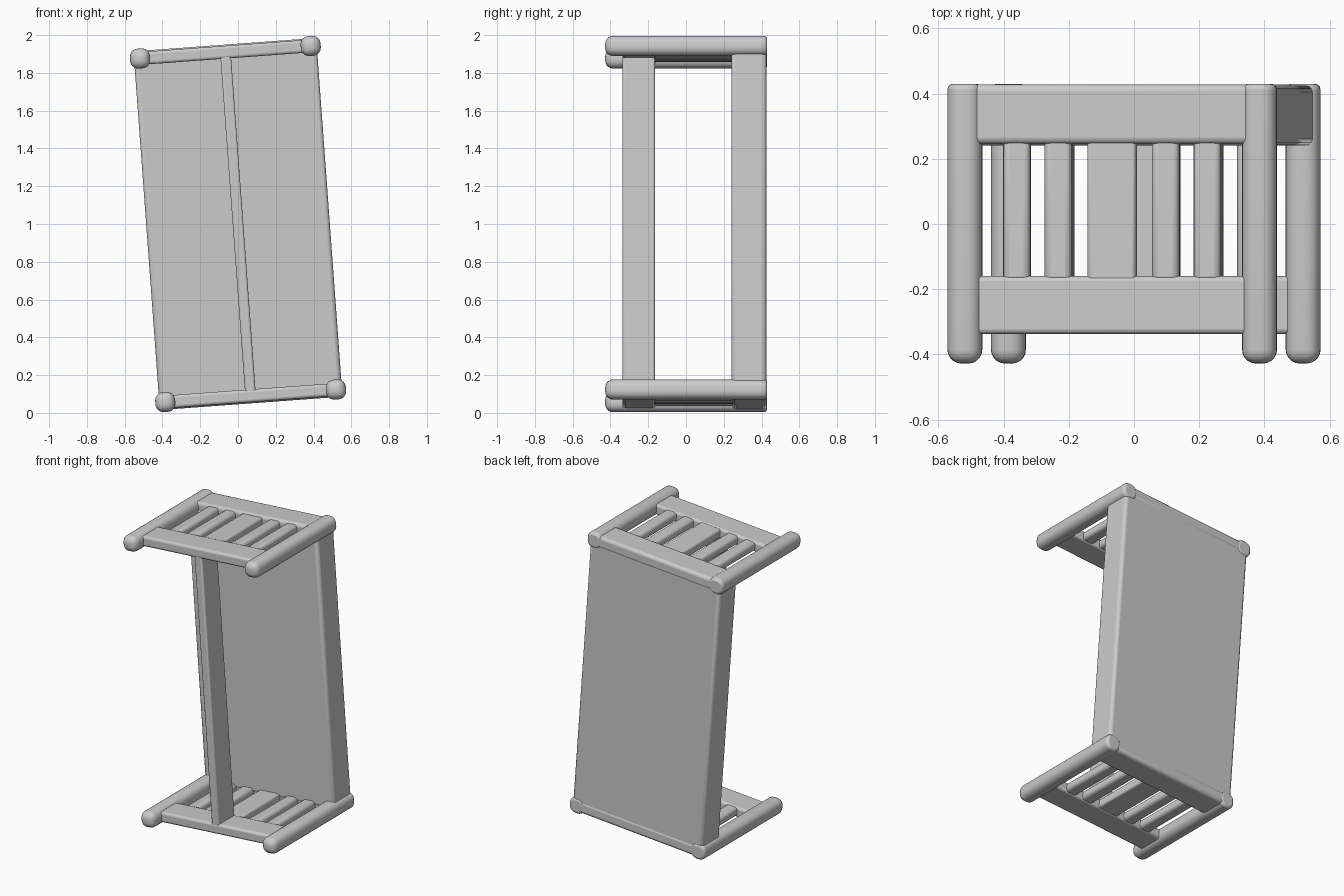
import bpy, bmesh, math
from mathutils import Matrix

if "Cube" in bpy.data.objects:
    bpy.data.objects.remove(bpy.data.objects["Cube"])

# whole piece leans slightly about the y axis
LEAN = Matrix.Translation((0, 0, 1.0)) @ Matrix.Rotation(math.radians(-4.2), 4, 'Y')

grey = bpy.data.materials.new("plain_grey")
grey.diffuse_color = (0.6, 0.6, 0.6, 1)
grey.use_nodes = True
grey.node_tree.nodes["Principled BSDF"].inputs["Base Color"].default_value = grey.diffuse_color


def block(name, x, y, z, bevel=0.012, round_front=0.0):
    """Rounded box from (min, max) ranges, in the un-leaned frame."""
    bm = bmesh.new()
    bmesh.ops.create_cube(bm, size=1)
    for v in bm.verts:
        v.co = [r[0] if c < 0 else r[1] for c, r in zip(v.co, (x, y, z))]
    if round_front:
        # round every edge except those of the back face
        edges = [e for e in bm.edges if min(v.co.y for v in e.verts) < y[1] - 1e-4]
        bmesh.ops.bevel(bm, geom=edges, offset=round_front, segments=5,
                        profile=0.5, affect='EDGES')
    mesh = bpy.data.meshes.new(name)
    bm.to_mesh(mesh)
    bm.free()
    mesh.materials.append(grey)
    ob = bpy.data.objects.new(name, mesh)
    bpy.context.collection.objects.link(ob)
    ob.matrix_world = LEAN
    mod = ob.modifiers.new("soft_edges", 'BEVEL')
    mod.width = bevel
    mod.segments = 3
    mod.limit_method = 'ANGLE'
    mod.angle_limit = math.radians(60)
    bpy.context.view_layer.objects.active = ob
    ob.select_set(True)
    bpy.ops.object.shade_smooth_by_angle(angle=math.radians(40))
    ob.select_set(False)
    return ob


def around(c, half):
    return (c - half, c + half)


# solid main slab and the centre stretcher joining both ends
block("main_slab", (-0.485, 0.485), (0.24, 0.425), (-0.91, 0.91), 0.02)
block("centre_stretcher", (-0.028, 0.028), (-0.335, -0.165), (-0.91, 0.91), 0.01)

for end, w in (("lower", -0.912), ("upper", 0.912)):
    # corner posts with rounded feet
    for side, u in (("left", -0.453), ("right", 0.453)):
        block(f"{end}_{side}_post", around(u, 0.053), (-0.428, 0.43),
              around(w, 0.053), 0.018, round_front=0.043)
    # wide rails across the end frame
    block(f"{end}_back_rail", (-0.45, 0.45), (0.245, 0.428), around(w, 0.04), 0.02)
    block(f"{end}_front_rail", (-0.45, 0.45), (-0.337, -0.16), around(w, 0.034), 0.015)
    # wide centre slat with two narrow slats either side
    block(f"{end}_centre_slat", (-0.075, 0.075), (-0.18, 0.27), around(w, 0.03))
    for s in (-1, 1):
        for i, u in enumerate((0.165, 0.293)):
            block(f"{end}_slat_{'left' if s < 0 else 'right'}_{i + 1}",
                  around(s * u, 0.042), (-0.18, 0.27), around(w, 0.03), 0.02)
